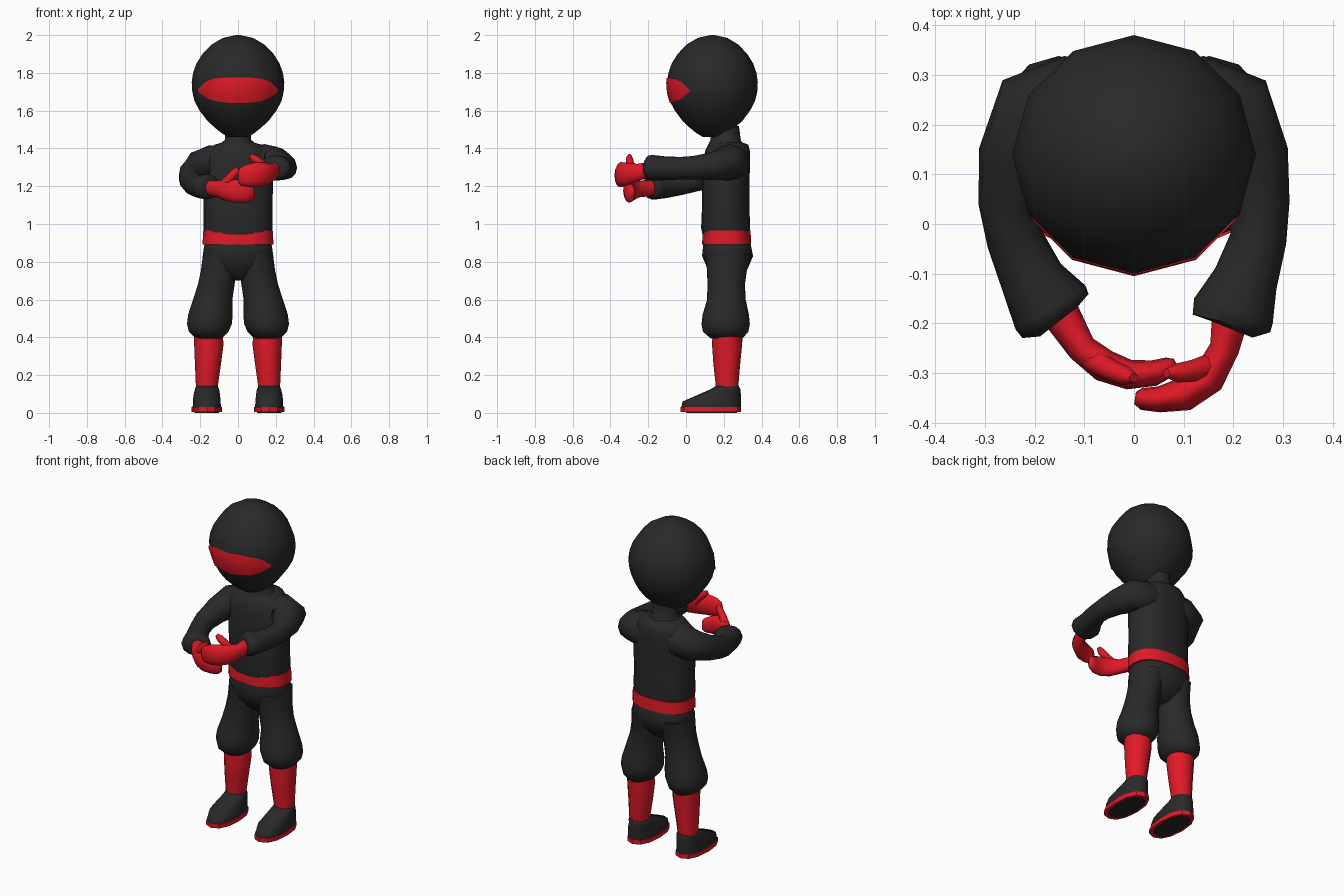
import bpy, bmesh, math
from mathutils import Vector


def material(name, color):
    m = bpy.data.materials.new(name)
    m.diffuse_color = color
    return m


BLACK = material("black_cloth", (0.022, 0.022, 0.022, 1))
RED = material("red_cloth", (0.75, 0.01, 0.02, 1))


def loft(name, rings, mat, closed=True, angle=60):
    """Skin a list of equal-length point rings; closed rings get end caps."""
    bm = bmesh.new()
    vs = [[bm.verts.new(p) for p in r] for r in rings]
    n = len(rings[0])
    for a, b in zip(vs, vs[1:]):
        for i in range(n if closed else n - 1):
            j = (i + 1) % n
            bm.faces.new((a[i], a[j], b[j], b[i]))
    if closed:
        bm.faces.new(vs[0])
        bm.faces.new(vs[-1])
        bmesh.ops.recalc_face_normals(bm, faces=bm.faces)
    me = bpy.data.meshes.new(name)
    bm.to_mesh(me)
    bm.free()
    me.materials.append(mat)
    ob = bpy.data.objects.new(name, me)
    bpy.context.collection.objects.link(ob)
    bpy.ops.object.select_all(action='DESELECT')
    ob.select_set(True)
    bpy.context.view_layer.objects.active = ob
    bpy.ops.object.shade_smooth_by_angle(angle=math.radians(angle))
    return ob


def ring(z, x0, x1, y0, y1, n=12, p=1.0):
    """Horizontal oval ring from its extents; p < 1 makes it boxier."""
    f = lambda v: math.copysign(abs(v) ** p, v)
    out = []
    for i in range(n):
        a = 2 * math.pi * i / n
        out.append(Vector(((x0 + x1) / 2 + (x1 - x0) / 2 * f(math.cos(a)),
                           (y0 + y1) / 2 + (y1 - y0) / 2 * f(math.sin(a)), z)))
    return out


def tube(name, path, mat, n=12):
    """Tube through (x, y, z, side radius, vertical radius) stations."""
    pts = [Vector(p[:3]) for p in path]
    rings = []
    for i, p in enumerate(path):
        t = (pts[min(i + 1, len(pts) - 1)] - pts[max(i - 1, 0)]).normalized()
        side = t.cross(Vector((0, 0, 1))).normalized()
        up = side.cross(t)
        rings.append([pts[i] + side * p[3] * math.cos(2 * math.pi * k / n)
                      + up * p[4] * math.sin(2 * math.pi * k / n) for k in range(n)])
    return loft(name, rings, mat)


# Head: twelve-sided egg
HEAD = [(1.46, .05), (1.48, .085), (1.51, .123), (1.55, .165), (1.6, .203), (1.65, .230),
        (1.7, .242), (1.75, .245), (1.8, .238), (1.85, .220), (1.9, .188),
        (1.95, .140), (1.985, .08), (2.0, .012)]
HY = 0.14
loft("head_hood", [ring(z, -r, r, HY - r * .98, HY + r * .98) for z, r in HEAD], BLACK)


def head_point(z, deg, off=.005):
    """Point on the faceted head, angle measured from the front."""
    for (z0, r0), (z1, r1) in zip(HEAD, HEAD[1:]):
        if z0 <= z <= z1:
            r = r0 + (r1 - r0) * (z - z0) / (z1 - z0) + off
    r *= math.cos(math.radians(15)) / math.cos(math.radians(deg % 30 - 15))
    a = math.radians(deg)
    return Vector((r * math.sin(a), HY - r * .98 * math.cos(a), z))


# Red eye opening hugging the front of the head
top = [1.775, 1.775, 1.77, 1.755, 1.712]
bottom = [1.64, 1.642, 1.65, 1.665, 1.70]
rows = []
for s in range(6):
    rows.append([head_point(bottom[abs(k)] + (top[abs(k)] - bottom[abs(k)]) * s / 5, k * 15)
                 for k in range(-4, 5)])
loft("eye_opening", rows, RED, closed=False)

# Neck with flared collar
loft("neck_collar", [ring(1.385, -.12, .12, .10, .32), ring(1.425, -.095, .095, .12, .30),
                     ring(1.445, -.07, .07, .13, .29), ring(1.52, -.065, .065, .13, .28)], BLACK)

# Jacket torso
TORSO = [(.93, .175, .09, .335), (.98, .183, .08, .34), (1.1, .183, .085, .335),
         (1.22, .185, .085, .335), (1.32, .185, .09, .34), (1.38, .16, .10, .34),
         (1.42, .125, .12, .33), (1.435, .07, .14, .29)]
loft("jacket_torso", [ring(z, -x, x, a, b, 16, .85) for z, x, a, b in TORSO], BLACK)

# Belt
loft("belt", [ring(z, -x, x, .215 - x * .69, .215 + x * .69, 16, .82)
              for z, x in [(.892, .175), (.892, .188), (.965, .184), (.965, .172)]], RED, angle=40)

# Trouser hips
loft("trouser_hips", [ring(.92, -.17, .17, .095, .335, 16, .85),
                      ring(.88, -.18, .18, .09, .345, 16, .85),
                      ring(.83, -.187, .187, .085, .355, 16, .85),
                      ring(.76, -.16, .16, .115, .325, 16),
                      ring(.70, -.06, .06, .16, .27, 16)], BLACK)

# Legs, shins and shoes, mirrored
TROUSER = [(.84, .01, .185, .10, .345), (.75, .006, .197, .112, .322), (.68, .018, .212, .113, .312),
           (.6, .03, .238, .112, .316), (.52, .028, .264, .088, .333), (.47, .033, .27, .082, .338),
           (.43, .05, .26, .09, .33), (.395, .085, .225, .13, .30)]
SHIN = [(.42, .08, .235, .14, .30), (.36, .077, .232, .138, .297), (.26, .09, .228, .145, .287),
        (.12, .11, .222, .16, .275)]


def flip(r, s):
    return [Vector((p.x * s, p.y, p.z)) for p in r]


for side, s in (("right", -1), ("left", 1)):
    loft(side + "_trouser_leg", [flip(ring(*q), s) for q in TROUSER], BLACK)
    loft(side + "_shin", [flip(ring(*q), s) for q in SHIN], RED)
    loft(side + "_shoe_sole", [flip(ring(z, .085, .245, -.03, .292, 12, .85), s)
                               for z in (.004, .03)], RED, angle=40)
    loft(side + "_shoe_tread", [flip(ring(z, .1, .23, 0, .27, 12, .85), s)
                                for z in (0, .01)], BLACK, angle=40)
    upper = ring(0, .095, .236, -.018, .29, 12, .85)
    for p in upper:
        p.z = min(.06 + .22 * (p.y + .02), .10)
    loft(side + "_shoe", [flip(r, s) for r in (ring(.028, .09, .24, -.025, .29, 12, .85), upper,
                                               ring(.125, .1, .228, .13, .288),
                                               ring(.142, .108, .222, .157, .28))], BLACK)

# Sleeves: one arm held higher than the other
tube("left_sleeve", [(.09, .22, 1.32, .105, .095), (.14, .23, 1.325, .108, .098),
                     (.195, .22, 1.32, .098, .09), (.238, .13, 1.305, .075, .072),
                     (.253, .04, 1.298, .06, .062), (.25, -.03, 1.295, .057, .06),
                     (.225, -.11, 1.295, .065, .063), (.2, -.175, 1.297, .083, .068),
                     (.196, -.2, 1.297, .08, .066), (.192, -.21, 1.297, .05, .045)], BLACK)
tube("right_sleeve", [(-.09, .22, 1.32, .105, .095), (-.14, .23, 1.32, .108, .098),
                      (-.195, .22, 1.305, .098, .09), (-.24, .13, 1.265, .075, .075),
                      (-.253, .04, 1.235, .06, .065), (-.24, -.03, 1.215, .057, .062),
                      (-.205, -.11, 1.2, .065, .063), (-.168, -.168, 1.197, .083, .068),
                      (-.158, -.185, 1.197, .08, .066), (-.15, -.195, 1.197, .05, .045)], BLACK)

# Mitten hands folded in front of the chest
tube("left_hand", [(.195, -.18, 1.29, .038, .042), (.182, -.25, 1.275, .03, .044),
                   (.15, -.31, 1.265, .034, .06), (.1, -.343, 1.262, .034, .066),
                   (.05, -.353, 1.255, .026, .06), (.015, -.352, 1.25, .022, .048),
                   (.002, -.35, 1.25, .012, .03)], RED)
tube("left_thumb", [(.155, -.285, 1.28, .025, .03), (.12, -.295, 1.32, .022, .024),
                    (.085, -.3, 1.347, .019, .021), (.065, -.3, 1.362, .009, .012)], RED, 8)
tube("right_hand", [(-.145, -.185, 1.19, .038, .042), (-.105, -.25, 1.185, .03, .044),
                    (-.06, -.285, 1.18, .033, .058), (-.01, -.303, 1.175, .03, .062),
                    (.04, -.3, 1.165, .026, .053), (.072, -.287, 1.16, .02, .043),
                    (.085, -.28, 1.16, .01, .028)], RED)
tube("right_thumb", [(-.08, -.275, 1.2, .025, .03), (-.045, -.295, 1.242, .022, .024),
                     (-.015, -.306, 1.275, .019, .021), (0, -.31, 1.295, .009, .012)], RED, 8)
